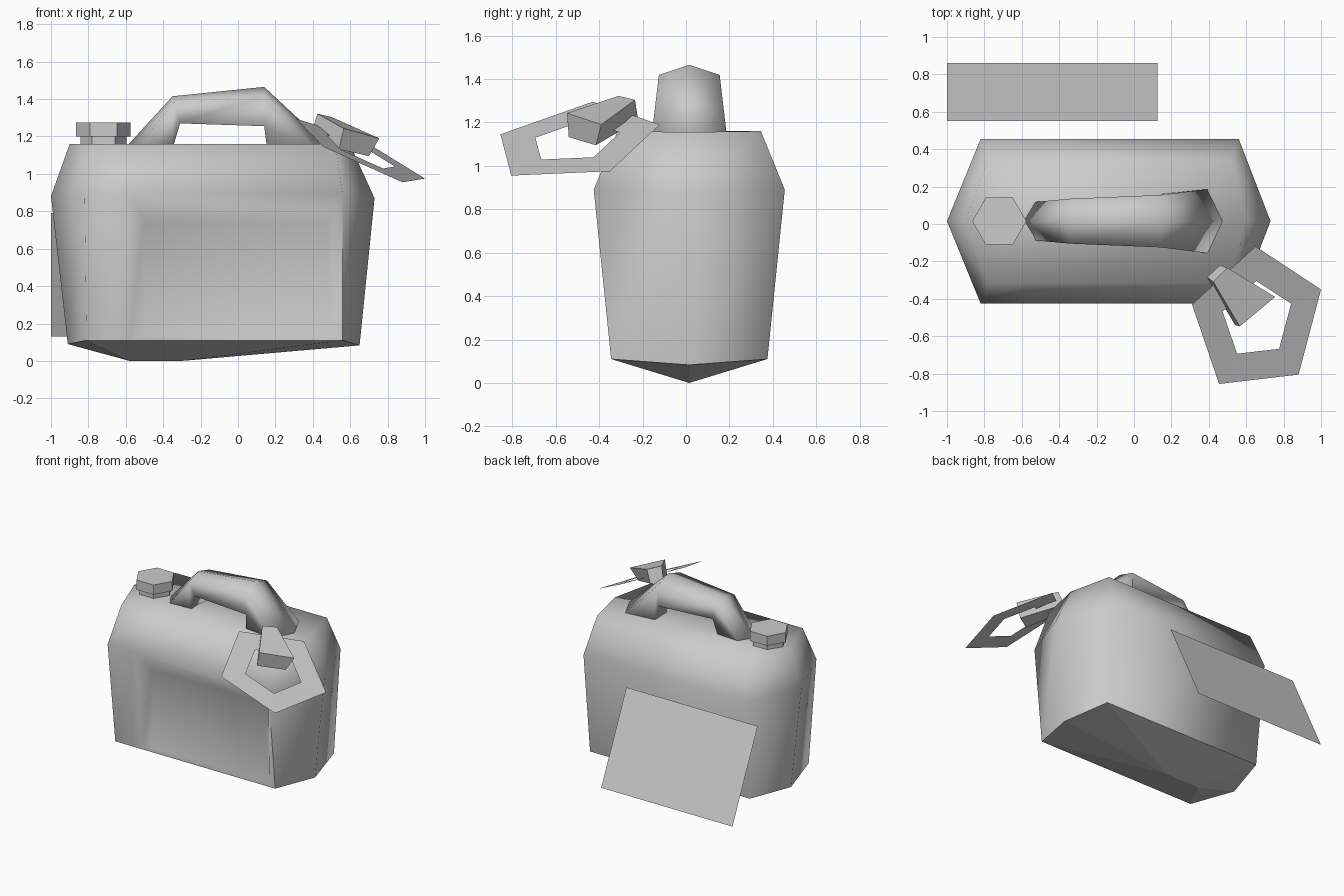
import bpy, bmesh
from mathutils import Vector

if "Cube" in bpy.data.objects:
    bpy.data.objects.remove(bpy.data.objects["Cube"])

CY = 0.015  # the can sits slightly behind the origin


def make(name, verts, faces, smooth=False, angle=None, closed=True):
    me = bpy.data.meshes.new(name)
    me.from_pydata([tuple(v) for v in verts], [], faces)
    bm = bmesh.new()
    bm.from_mesh(me)
    if closed:
        bmesh.ops.recalc_face_normals(bm, faces=bm.faces[:])
    bm.to_mesh(me)
    bm.free()
    ob = bpy.data.objects.new(name, me)
    bpy.context.collection.objects.link(ob)
    for p in me.polygons:
        p.use_smooth = smooth
    if angle:
        bpy.context.view_layer.objects.active = ob
        ob.select_set(True)
        bpy.ops.object.shade_smooth_by_angle(angle=angle)
        ob.select_set(False)
    return ob


def loft(rings):
    """Closed skin over rings with equal vertex counts."""
    n = len(rings[0])
    faces = [(r * n + i, r * n + (i + 1) % n, (r + 1) * n + (i + 1) % n, (r + 1) * n + i)
             for r in range(len(rings) - 1) for i in range(n)]
    faces += [tuple(range(n))[::-1], tuple(range((len(rings) - 1) * n, len(rings) * n))]
    return [v for r in rings for v in r], faces


# Can body: three elongated hexagon rings, with an extra point at the recess edge
def ring(xl, cl, cr, xr, w, z, zl, zr):
    return [(xl, CY, zl), (cl, CY - w, z), (-0.58, CY - w, z), (cr, CY - w, z),
            (xr, CY, zr), (cr, CY + w, z), (cl, CY + w, z)]


verts, faces = loft([
    ring(-0.91, -0.81, 0.56, 0.65, 0.36, 0.11, 0.09, 0.083),
    ring(-1.00, -0.82, 0.56, 0.73, 0.44, 0.89, 0.88, 0.87),
    ring(-0.90, -0.78, 0.52, 0.60, 0.33, 1.16, 1.16, 1.155)])
faces = [f for f in faces if f not in (tuple(range(7))[::-1], (2, 3, 10, 9))]
# Front recess (21-24) and the shallow keel below (25, 26)
verts += [(-0.50, -0.325, 0.74), (0.48, -0.325, 0.74), (0.50, -0.335, 0.14), (-0.50, -0.335, 0.14),
          (-0.58, CY, 0.0), (-0.30, CY, 0.0)]
faces += [(9, 10, 22, 21), (10, 3, 23, 22), (3, 2, 24, 23), (2, 9, 21, 24), (21, 22, 23, 24)]
faces += [(0, 1, 25), (1, 2, 25), (2, 3, 26, 25), (3, 4, 26), (4, 5, 26), (5, 6, 25, 26), (6, 0, 25)]
body = make("can_body", verts, faces, smooth=True)
for p in body.data.polygons:
    if 25 in p.vertices or 26 in p.vertices:
        p.use_smooth = False
for e in body.data.edges:
    if max(e.vertices) < 7 or set(e.vertices) == {3, 10}:
        e.use_edge_sharp = True

# Carrying handle: six-sided sections between outer and inner outline
sections = [((-0.62, 1.12), (-0.36, 1.10), 0.10), ((-0.35, 1.415), (-0.31, 1.27), 0.12),
            ((0.14, 1.465), (0.14, 1.255), 0.14), ((0.50, 1.13), (0.16, 1.10), 0.175)]
rings = []
for outer, inner, w in sections:
    o, i = Vector((outer[0], CY, outer[1])), Vector((inner[0], CY, inner[1]))
    rings.append([o.lerp(i, t) + Vector((0, s * w, 0)) for t, s in
                  ((0, 0), (0.22, 1), (1, 0.85), (0.97, 0), (1, -0.85), (0.22, -1))])
make("handle", *loft(rings), smooth=True)

# Screw cap and neck
for name, r, z0, z1 in (("filler_neck", 0.123, 1.10, 1.20), ("filler_cap", 0.145, 1.20, 1.275)):
    bpy.ops.mesh.primitive_cylinder_add(vertices=6, radius=r, depth=z1 - z0,
                                        location=(-0.72, CY, (z0 + z1) / 2),
                                        rotation=(0, 0, 0.5235988))
    bpy.context.object.name = name

# Tilted pentagon ring, a flat sheet
outer = [Vector(p) for p in ((0.65, -0.12, 1.19), (1.0, -0.35, 0.975), (0.88, -0.805, 0.955),
                             (0.455, -0.855, 1.145), (0.31, -0.43, 1.295))]
mid = sum(outer, Vector()) / 5
inner = [mid.lerp(p, 0.53) for p in outer]
make("tag_ring", outer + inner,
     [(i, 5 + i, 5 + (i + 1) % 5, (i + 1) % 5) for i in range(5)], closed=False)

# Tapered tab holding the ring
make("ring_tab", *loft([
    [(0.565, -0.548, 1.243), (0.755, -0.39, 1.19), (0.50, -0.235, 1.304), (0.425, -0.31, 1.322)],
    [(0.54, -0.54, 1.132), (0.70, -0.415, 1.095), (0.46, -0.22, 1.21), (0.39, -0.285, 1.21)]]))

# Leaning flat panel behind the can
make("back_panel", [(-1, 0.55, 0.79), (0.125, 0.55, 0.79), (0.125, 0.86, 0.13), (-1, 0.86, 0.13)],
     [(0, 3, 2, 1)], closed=False)
for p in bpy.data.objects["back_panel"].data.polygons:
    if p.normal.y < 0:
        p.flip()
